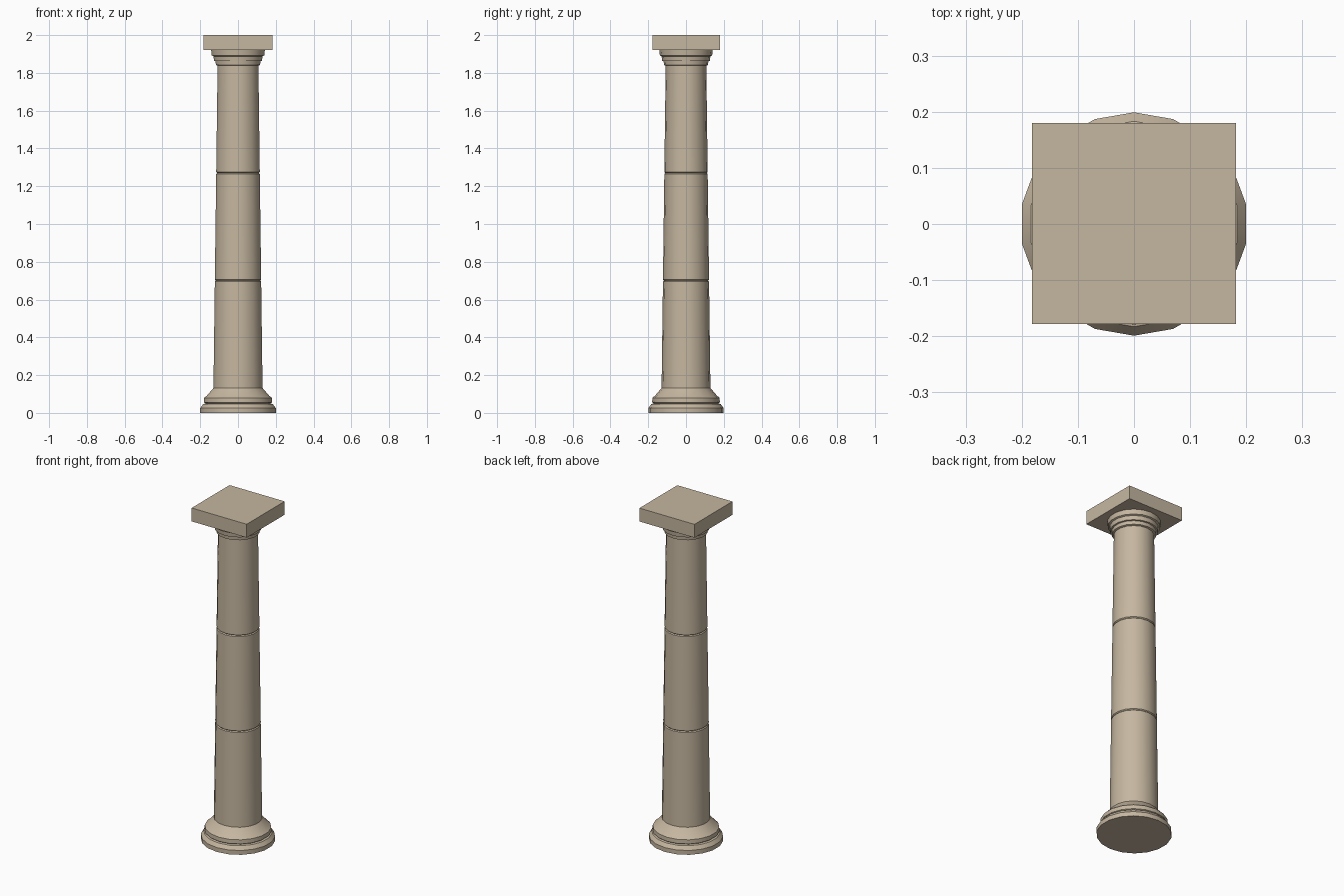
import bpy, bmesh, math

if "Cube" in bpy.data.objects:
    bpy.data.objects.remove(bpy.data.objects["Cube"])

SIDES = 18
SX, SY = 1 / math.cos(math.radians(10)), 0.995   # fit the 18-gon to the measured widths

stone = bpy.data.materials.new("sandstone")
stone.diffuse_color = (0.56, 0.47, 0.35, 1)
stone.use_nodes = True
stone.node_tree.nodes["Principled BSDF"].inputs["Base Color"].default_value = stone.diffuse_color


def finish(name, bm, smooth):
    bmesh.ops.recalc_face_normals(bm, faces=bm.faces)
    mesh = bpy.data.meshes.new(name)
    bm.to_mesh(mesh)
    bm.free()
    mesh.materials.append(stone)
    ob = bpy.data.objects.new(name, mesh)
    bpy.context.collection.objects.link(ob)
    if smooth:
        bpy.ops.object.select_all(action='DESELECT')
        bpy.context.view_layer.objects.active = ob
        ob.select_set(True)
        bpy.ops.object.shade_smooth_by_angle(angle=math.radians(30))
    return ob


def lathe(name, profile):
    """Closed 18-sided turned part from (radius, height) points."""
    bm = bmesh.new()
    rings = []
    for r, z in profile:
        ring = []
        for i in range(SIDES):
            a = math.radians(90) + 2 * math.pi * i / SIDES
            ring.append(bm.verts.new((r * SX * math.cos(a), r * SY * math.sin(a), z)))
        rings.append(ring)
    for low, high in zip(rings, rings[1:]):
        for i in range(SIDES):
            j = (i + 1) % SIDES
            bm.faces.new((low[i], low[j], high[j], high[i]))
    bm.faces.new(rings[0][::-1])
    bm.faces.new(rings[-1])
    return finish(name, bm, True)


# Moulded round base
lathe("base", [(0.200, 0), (0.200, 0.026), (0.184, 0.047), (0.172, 0.05),
               (0.180, 0.056), (0.179, 0.08), (0.166, 0.09), (0.130, 0.132)])


# Tapered shaft with two drum joints cut in as grooves
def shaft_radius(z):
    return 0.130 - 0.022 * (z - 0.13) / 1.71


shaft = [(shaft_radius(0.13), 0.13)]
for joint in (0.70, 1.27):
    r = shaft_radius(joint)
    shaft += [(r, joint - 0.005), (r - 0.005, joint), (r, joint + 0.005)]
shaft.append((shaft_radius(1.845), 1.845))
lathe("shaft", shaft)

# Stepped capital rings
lathe("capital", [(0.108, 1.838), (0.117, 1.842), (0.119, 1.862), (0.127, 1.864),
                  (0.130, 1.888), (0.139, 1.892), (0.142, 1.92)])

# Square top slab
bm = bmesh.new()
bmesh.ops.create_cube(bm, size=1)
bmesh.ops.scale(bm, vec=(0.364, 0.358, 0.08), verts=bm.verts)
bmesh.ops.translate(bm, vec=(0, 0.001, 1.96), verts=bm.verts)
finish("top_slab", bm, False)
